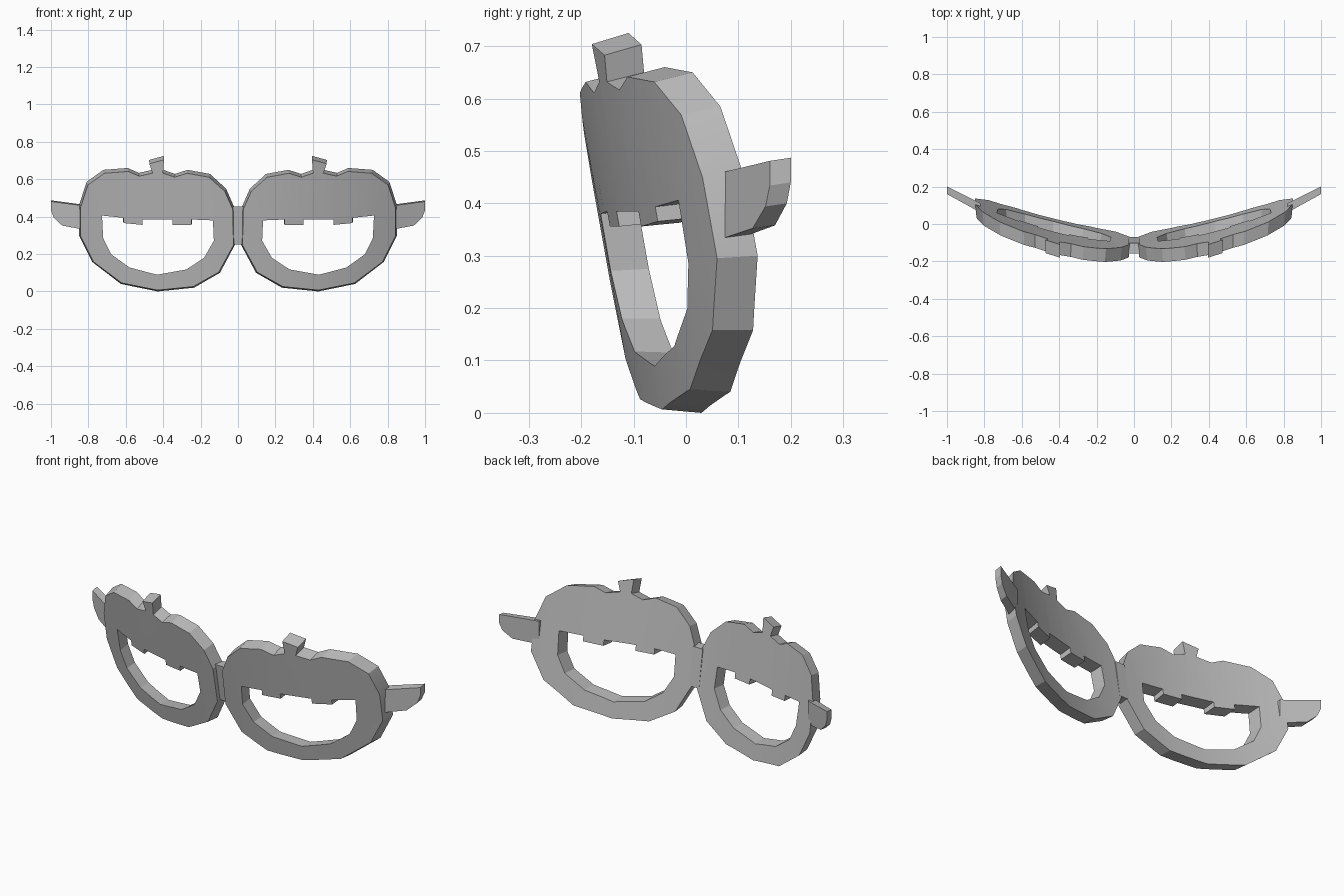
import bpy
import bmesh

cube = bpy.data.objects.get("Cube")
if cube:
    bpy.data.objects.remove(cube, do_unlink=True)

grey = bpy.data.materials.new("plain_grey")
grey.use_nodes = True
grey.diffuse_color = (0.5, 0.5, 0.5, 1)
grey.node_tree.nodes["Principled BSDF"].inputs["Base Color"].default_value = (0.5, 0.5, 0.5, 1)


def slab(name, loops, front, back, cuts=(), mirrored=True):
    """Fill flat x/z loops, thicken them, and place both faces with functions."""
    bm = bmesh.new()
    for loop in loops:
        verts = [bm.verts.new((x, 0, z)) for x, z in loop]
        for a, b in zip(verts, verts[1:] + verts[:1]):
            bm.edges.new((a, b))
    bmesh.ops.triangle_fill(bm, edges=bm.edges[:], use_beauty=True, normal=(0, -1, 0))
    for x in cuts:
        geom = bm.verts[:] + bm.edges[:] + bm.faces[:]
        bmesh.ops.bisect_plane(bm, geom=geom, plane_co=(x, 0, 0), plane_no=(1, 0, 0))
    near = bm.verts[:]
    made = bmesh.ops.extrude_face_region(bm, geom=bm.faces[:], use_keep_orig=True)
    far = [g for g in made["geom"] if isinstance(g, bmesh.types.BMVert)]
    for group, place in ((near, front), (far, back)):
        for v in group:
            v.co = place(v.co.x, v.co.z)
    bmesh.ops.recalc_face_normals(bm, faces=bm.faces[:])
    mesh = bpy.data.meshes.new(name)
    bm.to_mesh(mesh)
    bm.free()
    mesh.materials.append(grey)
    obj = bpy.data.objects.new(name, mesh)
    bpy.context.collection.objects.link(obj)
    if mirrored:
        obj.modifiers.new("other_side", "MIRROR").use_axis[0] = True
    bpy.ops.object.select_all(action="DESELECT")
    obj.select_set(True)
    bpy.context.view_layer.objects.active = obj
    bpy.ops.object.shade_smooth_by_angle(angle=0.3)
    return obj


def bow(x, z):
    """Wrapped, forward-leaning front surface."""
    return 0.3 * x * x - 0.1 - 0.18 * z


def rim_front(x, z):
    x, z = 0.43 + (x - 0.43) * 0.98, (z + 0.007) / 1.04
    return x, bow(x, z), z


def rim_back(x, z):
    return x, bow(x, z) + 0.074, z


# Pumpkin-shaped rim with a short stem on top
rim = [(0.85, 0.46), (0.81, 0.585), (0.72, 0.65), (0.59, 0.66), (0.53, 0.634),
       (0.458, 0.65), (0.475, 0.703), (0.395, 0.725), (0.4, 0.65), (0.337, 0.628),
       (0.27, 0.65), (0.15, 0.628), (0.064, 0.55), (0.02, 0.45), (0.016, 0.25),
       (0.096, 0.1), (0.235, 0.02), (0.43, 0), (0.626, 0.04), (0.78, 0.158),
       (0.85, 0.3)]

# Grinning opening with two square teeth
grin = [(0.733, 0.415), (0.615, 0.402), (0.615, 0.373), (0.513, 0.363), (0.513, 0.393),
        (0.348, 0.393), (0.348, 0.363), (0.246, 0.363), (0.246, 0.393), (0.128, 0.388),
        (0.123, 0.275), (0.176, 0.18), (0.273, 0.115), (0.433, 0.086), (0.583, 0.126),
        (0.684, 0.2), (0.727, 0.29)]

slab("lens_rims", [rim, grin], rim_front, rim_back, cuts=[0.1 * i for i in range(1, 9)])

# Nose bridge
bridge = [(-0.03, 0.25), (0.03, 0.25), (0.03, 0.455), (-0.03, 0.455)]
slab("nose_bridge", [bridge],
     lambda x, z: (x, -0.085 - 0.16 * z, z),
     lambda x, z: (x, -0.03 - 0.16 * z, z), mirrored=False)

# Temple stubs sweeping back from the outer edges
stub = [(0.82, 0.463), (1.0, 0.487), (1.0, 0.44), (0.985, 0.4), (0.94, 0.358), (0.82, 0.336)]
slab("temple_stubs", [stub],
     lambda x, z: (x, 0.16 + 0.55 * (x - 1), z - 0.006),
     lambda x, z: (x, 0.2 + 0.5 * (x - 1), z))
